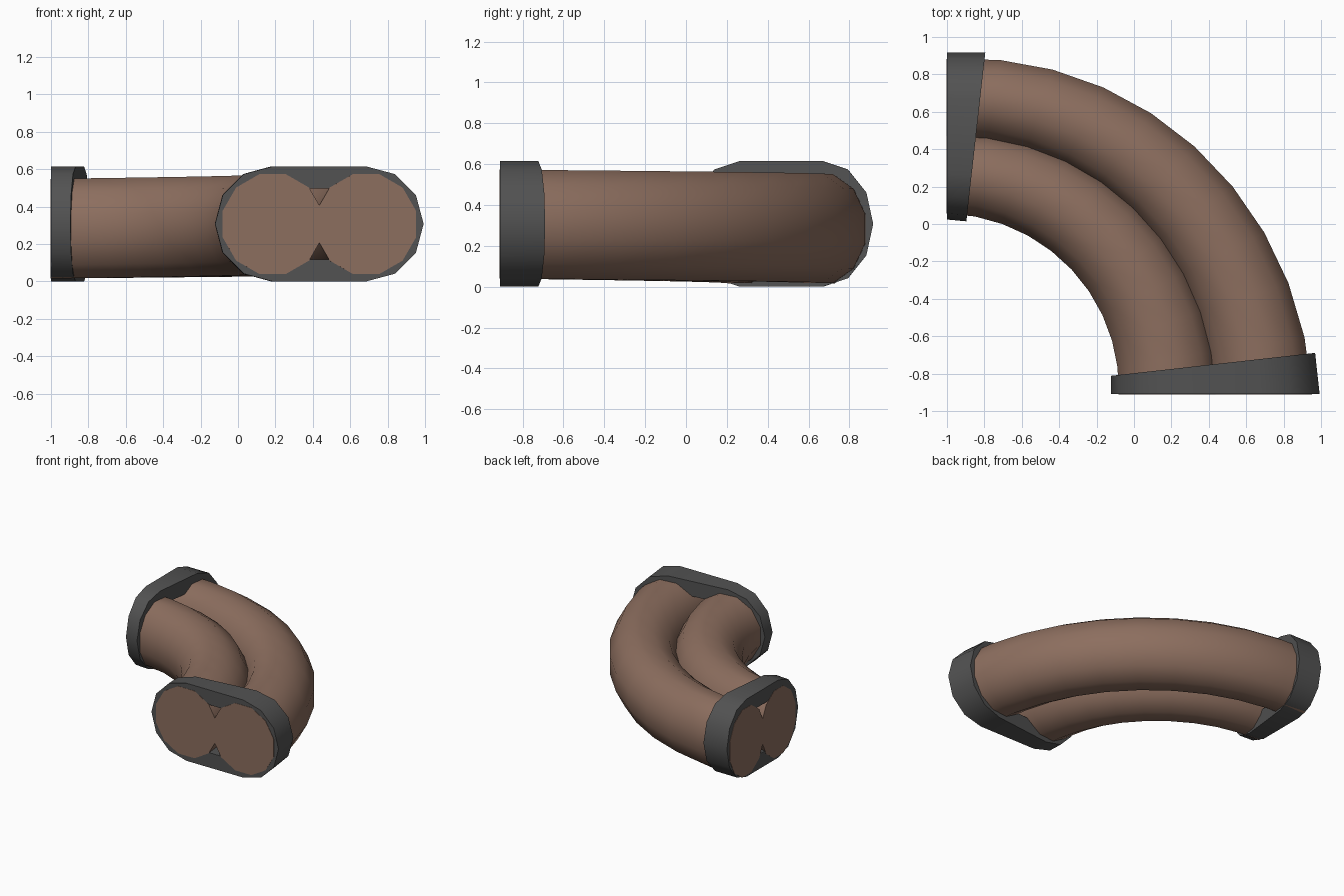
import bpy, bmesh
from math import sin, cos, pi, radians

cube = bpy.data.objects.get("Cube")
if cube:
    bpy.data.objects.remove(cube, do_unlink=True)

CENTRE_X, CENTRE_Y = -1.0, -0.91   # pivot of the quarter bend


def material(name, colour):
    m = bpy.data.materials.new(name)
    m.use_nodes = True
    m.diffuse_color = colour
    m.node_tree.nodes["Principled BSDF"].inputs["Base Color"].default_value = colour
    return m


brown = material("brown", (0.265, 0.157, 0.114, 1))
dark_grey = material("dark grey", (0.085, 0.085, 0.085, 1))


def circle(offset, radius, sides=12):
    return [(offset + radius * cos((i + 0.5) * 2 * pi / sides),
             radius * sin((i + 0.5) * 2 * pi / sides)) for i in range(sides)]


def stadium(half_flat, radius, steps=6):
    half = [(half_flat + radius * cos(-pi / 2 + i * pi / steps),
             radius * sin(-pi / 2 + i * pi / steps)) for i in range(steps + 1)]
    return half + [(-u, -v) for u, v in half]


def sweep_ring(bm, section, angle, z0, z1):
    """Place a section on the bend; it narrows towards the back end."""
    t = angle / 90
    radius, scale = 1.435 - 0.055 * t, 1 - 0.2 * t
    a = radians(angle)
    z = z0 + (z1 - z0) * t
    return [bm.verts.new((CENTRE_X + (radius + u * scale) * cos(a),
                          CENTRE_Y + (radius + u * scale) * sin(a), z + v))
            for u, v in section]


def bridge(bm, a, b):
    n = len(a)
    for i in range(n):
        j = (i + 1) % n
        bm.faces.new((a[i], a[j], b[j], b[i]))


def finish(bm, name, mat):
    bmesh.ops.recalc_face_normals(bm, faces=bm.faces)
    mesh = bpy.data.meshes.new(name)
    bm.to_mesh(mesh)
    bm.free()
    mesh.materials.append(mat)
    obj = bpy.data.objects.new(name, mesh)
    bpy.context.collection.objects.link(obj)
    bpy.ops.object.select_all(action="DESELECT")
    obj.select_set(True)
    bpy.context.view_layer.objects.active = obj
    bpy.ops.object.shade_smooth_by_angle(angle=radians(40))


# Bent pipes with closed ends, set a hair proud of the collars
def pipe(name, offset):
    bm = bmesh.new()
    angles = [-0.08] + [9 * i for i in range(1, 10)] + [90.08]
    rings = [sweep_ring(bm, circle(offset, 0.276), a, 0.3065, 0.282) for a in angles]
    for a, b in zip(rings, rings[1:]):
        bridge(bm, a, b)
    bm.faces.new(rings[0])
    bm.faces.new(rings[-1])
    finish(bm, name, brown)


# Wedge-shaped hollow collars around both ends
def collar(name, start, end):
    bm = bmesh.new()
    outer, inner = stadium(0.25, 0.3075), stadium(0.25, 0.19)
    loops = [sweep_ring(bm, section, a, 0.3075, 0.3075)
             for section, a in ((outer, start), (outer, end), (inner, end), (inner, start))]
    for i in range(4):
        bridge(bm, loops[i], loops[(i + 1) % 4])
    finish(bm, name, dark_grey)


pipe("inner_pipe", -0.25)
pipe("outer_pipe", 0.25)
collar("front_collar", 0, 6.4)
collar("back_collar", 83.6, 90)
